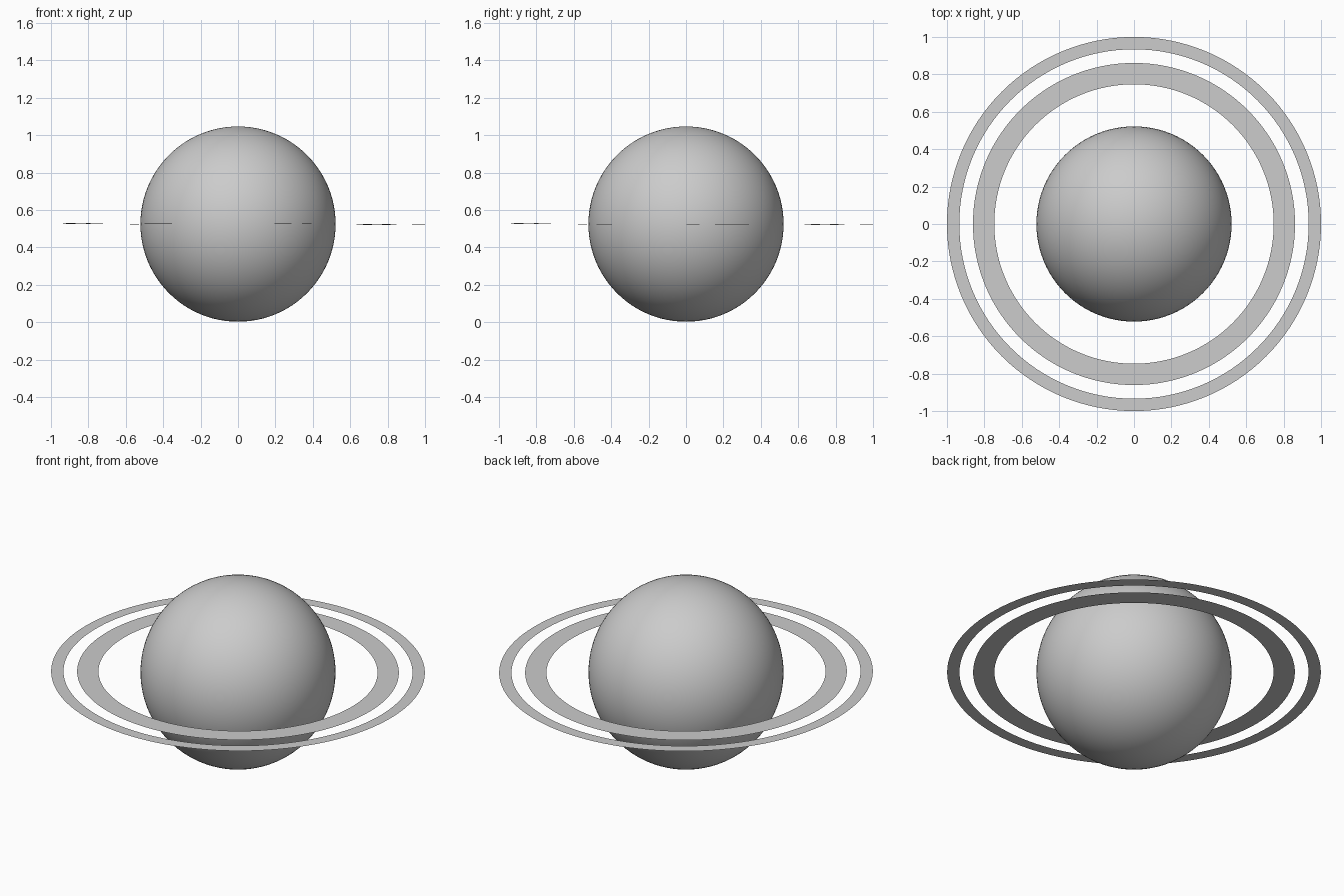
import bpy
import bmesh
import math

cube = bpy.data.objects.get("Cube")
if cube:
    bpy.data.objects.remove(cube, do_unlink=True)

CENTRE = (0, 0, 0.525)
RADIUS = 0.522
SIDES = 128
TILT = 0.0035

# Single neutral colour
grey = bpy.data.materials.new("light grey")
grey.use_nodes = True
colour = (0.6, 0.6, 0.6, 1)
grey.diffuse_color = colour
grey.node_tree.nodes["Principled BSDF"].inputs["Base Color"].default_value = colour


def add_object(name, bm):
    mesh = bpy.data.meshes.new(name)
    bm.to_mesh(mesh)
    bm.free()
    mesh.materials.append(grey)
    obj = bpy.data.objects.new(name, mesh)
    obj.location = CENTRE
    bpy.context.collection.objects.link(obj)
    return obj


def add_ring(name, inner, outer):
    """Flat annulus of quads, facing up and tipped very slightly."""
    bm = bmesh.new()
    loops = []
    for r in (inner, outer):
        angles = [math.tau * i / SIDES for i in range(SIDES)]
        loops.append([bm.verts.new((r * math.cos(a), r * math.sin(a), 0)) for a in angles])
    a, b = loops
    for i in range(SIDES):
        j = (i + 1) % SIDES
        bm.faces.new((a[i], b[i], b[j], a[j]))
    ring = add_object(name, bm)
    ring.rotation_euler = (-TILT, TILT, 0)


# Planet globe, smooth shaded
bm = bmesh.new()
bmesh.ops.create_uvsphere(bm, u_segments=96, v_segments=48, radius=RADIUS)
for face in bm.faces:
    face.smooth = True
add_object("planet_globe", bm)

# Two thin concentric rings
add_ring("inner_ring", 0.747, 0.861)
add_ring("outer_ring", 0.934, 1.0)
